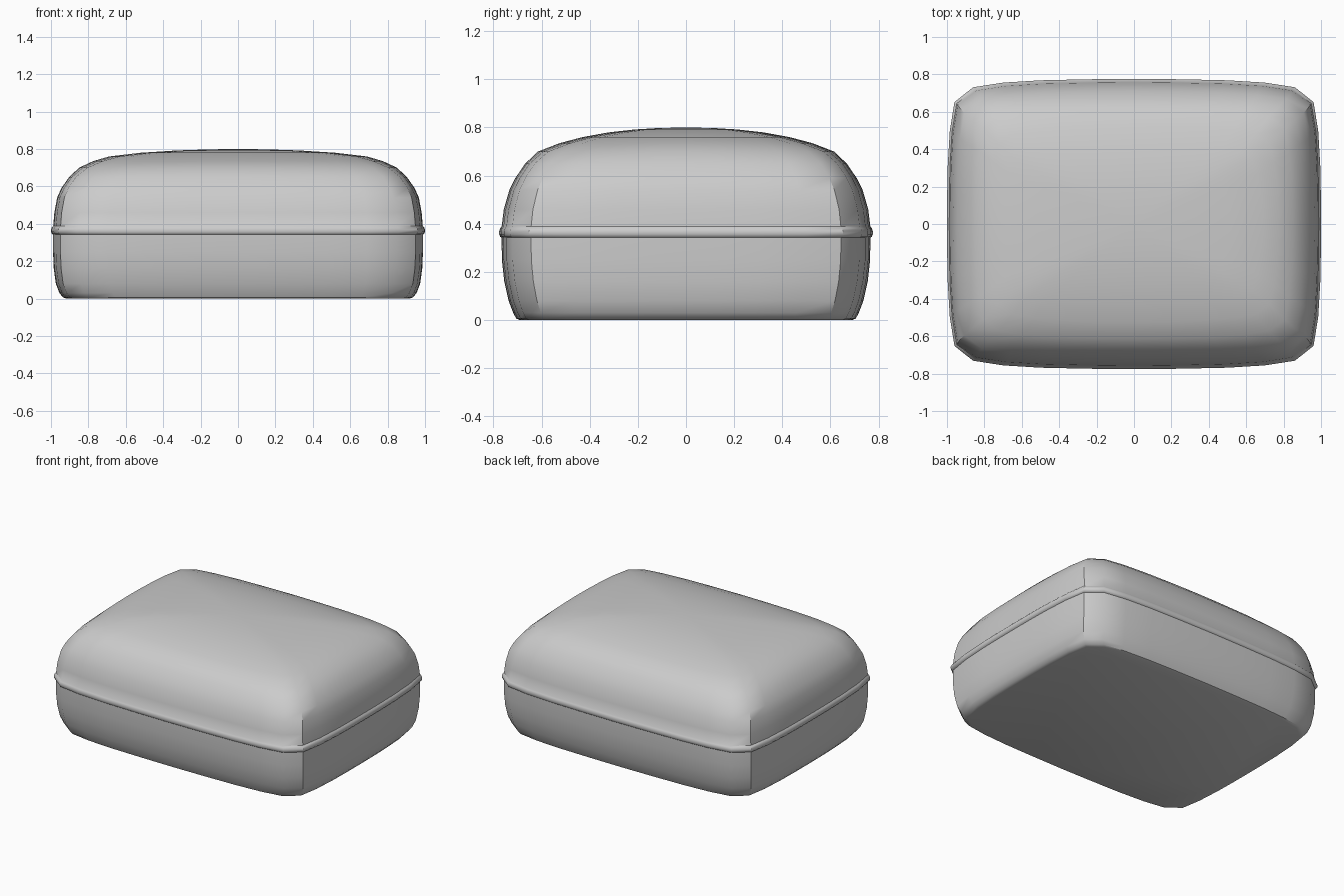
import bpy, bmesh
from math import hypot

if "Cube" in bpy.data.objects:
    bpy.data.objects.remove(bpy.data.objects["Cube"])

# Quarter outline as fractions of the half width and half depth
QUARTER = [(1.0, 0.0), (0.999, 0.2), (0.996, 0.4), (0.985, 0.64), (0.96, 0.84),
           (0.86, 0.942), (0.7, 0.974), (0.5, 0.99), (0.25, 0.997), (0.0, 1.0)]

# Rings: height, half width, half depth, blend toward an ellipse
RINGS = [
    (0.0, 0.915, 0.69, 0), (0.006, 0.935, 0.705, 0), (0.03, 0.955, 0.718, 0),
    (0.08, 0.974, 0.737, 0), (0.16, 0.985, 0.755, 0), (0.25, 0.989, 0.765, 0),
    (0.342, 0.989, 0.766, 0),
    # piping seam
    (0.346, 0.995, 0.772, 0), (0.356, 1.0, 0.776, 0), (0.37, 1.0, 0.776, 0),
    (0.381, 0.995, 0.772, 0), (0.388, 0.988, 0.766, 0),
    # domed top
    (0.46, 0.982, 0.757, 0), (0.54, 0.967, 0.734, 0), (0.59, 0.945, 0.709, 0),
    (0.65, 0.903, 0.668, 0), (0.70, 0.85, 0.615, 0.06), (0.735, 0.775, 0.525, 0.12),
    (0.76, 0.69, 0.43, 0.2), (0.78, 0.52, 0.32, 0.35), (0.792, 0.33, 0.21, 0.5),
    (0.798, 0.16, 0.11, 0.7),
]


def outline():
    """Mirror the quarter into a full loop."""
    q = QUARTER
    left = [(-x, y) for x, y in reversed(q[:-1])]
    half = q + left
    return half + [(x, -y) for x, y in reversed(half[1:-1])]


# Padded cushion body
bm = bmesh.new()
loop = outline()
count = len(loop)
rings = []
for z, hx, hy, blend in RINGS:
    ring = []
    for u, v in loop:
        s = 1 - blend + blend / hypot(u, v)
        ring.append(bm.verts.new((u * s * hx, v * s * hy, z)))
    rings.append(ring)
for a, b in zip(rings, rings[1:]):
    for i in range(count):
        j = (i + 1) % count
        bm.faces.new((a[i], a[j], b[j], b[i]))
bm.faces.new(list(reversed(rings[0])))
tip = bm.verts.new((0, 0, 0.8))
for i in range(count):
    bm.faces.new((rings[-1][i], rings[-1][(i + 1) % count], tip))
bmesh.ops.recalc_face_normals(bm, faces=bm.faces)

mesh = bpy.data.meshes.new("cushion")
bm.to_mesh(mesh)
bm.free()
cushion = bpy.data.objects.new("cushion", mesh)
bpy.context.collection.objects.link(cushion)
bpy.context.view_layer.objects.active = cushion
cushion.select_set(True)
bpy.ops.object.shade_smooth_by_angle(angle=0.66)
